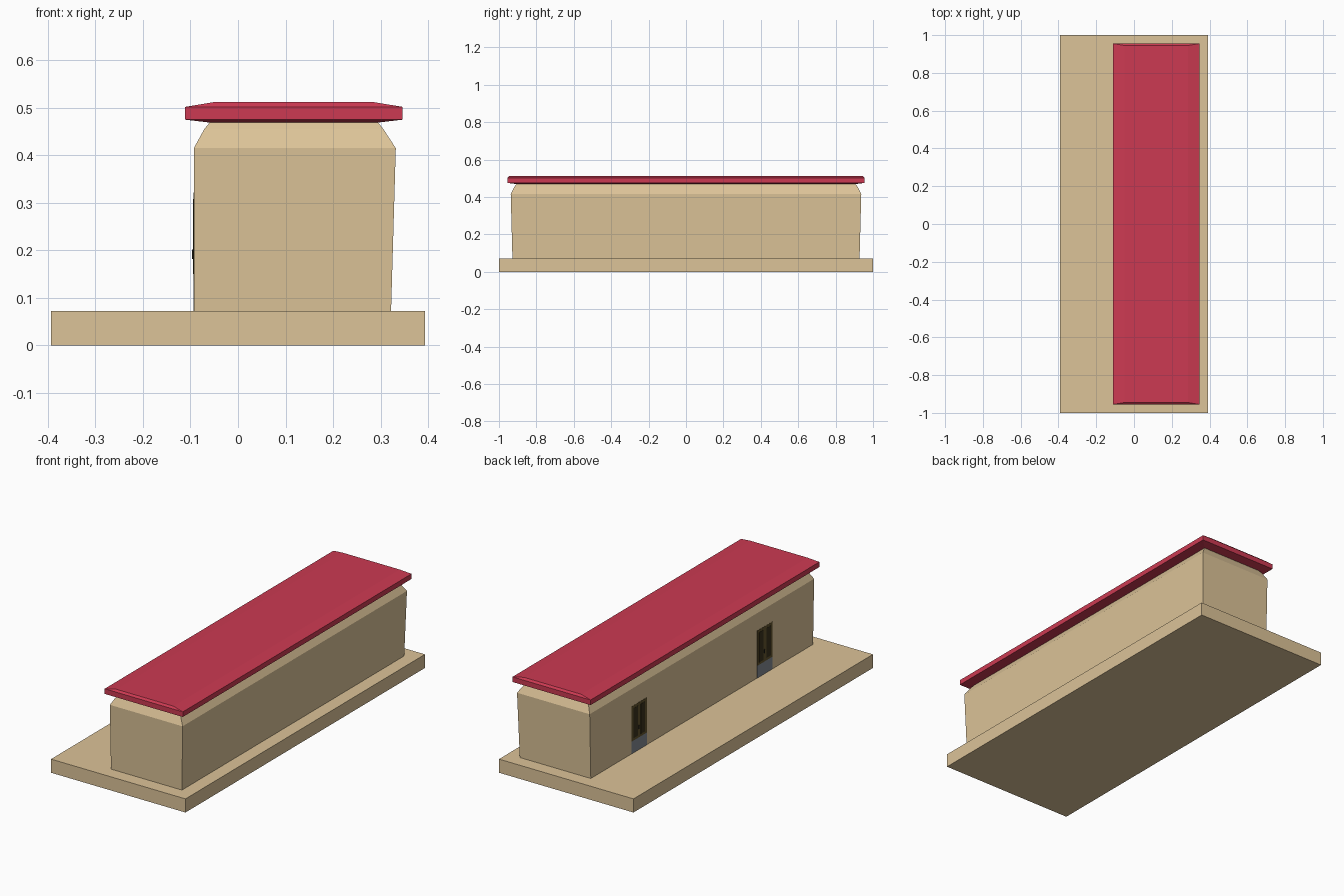
import bpy, bmesh

if "Cube" in bpy.data.objects:
    bpy.data.objects.remove(bpy.data.objects["Cube"])


def srgb(r, g, b):
    f = lambda c: c / 12.92 if c <= 0.04045 else ((c + 0.055) / 1.055) ** 2.4
    return (f(r / 255), f(g / 255), f(b / 255), 1)


def material(name, rgb):
    m = bpy.data.materials.new(name)
    m.diffuse_color = srgb(*rgb)
    m.use_nodes = True
    m.node_tree.nodes["Principled BSDF"].inputs["Base Color"].default_value = m.diffuse_color
    return m


SAND = material("sandstone", (220, 195, 152))
RED = material("roof red", (204, 58, 82))
FRAME = material("door olive brown", (98, 84, 46))
GLASS = material("door dark pane", (58, 50, 28))
GREY = material("door kick plate grey", (132, 138, 146))
BLACK = material("handle black", (30, 28, 26))


def stack(name, mat, rings):
    """Closed solid from rectangular rings (x0, x1, y0, y1, z), bottom to top."""
    bm = bmesh.new()
    loops = [[bm.verts.new((x, y, z)) for x, y in ((a, c), (b, c), (b, d), (a, d))]
             for a, b, c, d, z in rings]
    bm.faces.new(loops[0][::-1])
    bm.faces.new(loops[-1])
    for lo, hi in zip(loops, loops[1:]):
        for i in range(4):
            j = (i + 1) % 4
            bm.faces.new((lo[i], lo[j], hi[j], hi[i]))
    me = bpy.data.meshes.new(name)
    bm.to_mesh(me)
    bm.free()
    me.materials.append(mat)
    ob = bpy.data.objects.new(name, me)
    bpy.context.collection.objects.link(ob)
    return ob


def box(name, mat, x0, x1, y0, y1, z0, z1):
    return stack(name, mat, [(x0, x1, y0, y1, z0), (x0, x1, y0, y1, z1)])


# Platform
box("platform", SAND, -0.393, 0.393, -1, 1, 0, 0.072)

# Building: walls lean out slightly, then fold in below the roof
stack("building_walls", SAND, [
    (-0.093, 0.322, -0.928, 0.928, 0.072),
    (-0.093, 0.332, -0.937, 0.937, 0.415),
    (-0.071, 0.306, -0.917, 0.917, 0.455),
    (-0.058, 0.293, -0.904, 0.904, 0.471)])

# Overhanging roof slab with a low crown
stack("roof", RED, [
    (-0.060, 0.295, -0.905, 0.905, 0.469),
    (-0.111, 0.346, -0.955, 0.955, 0.475),
    (-0.111, 0.346, -0.955, 0.955, 0.502),
    (-0.050, 0.285, -0.945, 0.945, 0.512)])

# Two double doors on the left wall
WALL = -0.093
for tag, cy in (("front", -0.525), ("back", 0.525)):
    box(f"{tag}_door_frame", FRAME, WALL - 0.001, WALL + 0.004,
        cy - 0.063, cy + 0.063, 0.137, 0.322)
    box(f"{tag}_door_kick_plate", GREY, WALL - 0.001, WALL + 0.004,
        cy - 0.063, cy + 0.063, 0.072, 0.137)
    for s in (-1, 1):
        y = cy + s * 0.030
        box(f"{tag}_door_pane", GLASS, WALL - 0.002, WALL + 0.003,
            y - 0.018, y + 0.018, 0.150, 0.308)
    box(f"{tag}_door_handle", BLACK, WALL - 0.004, WALL,
        cy + 0.002, cy + 0.006, 0.182, 0.202)
